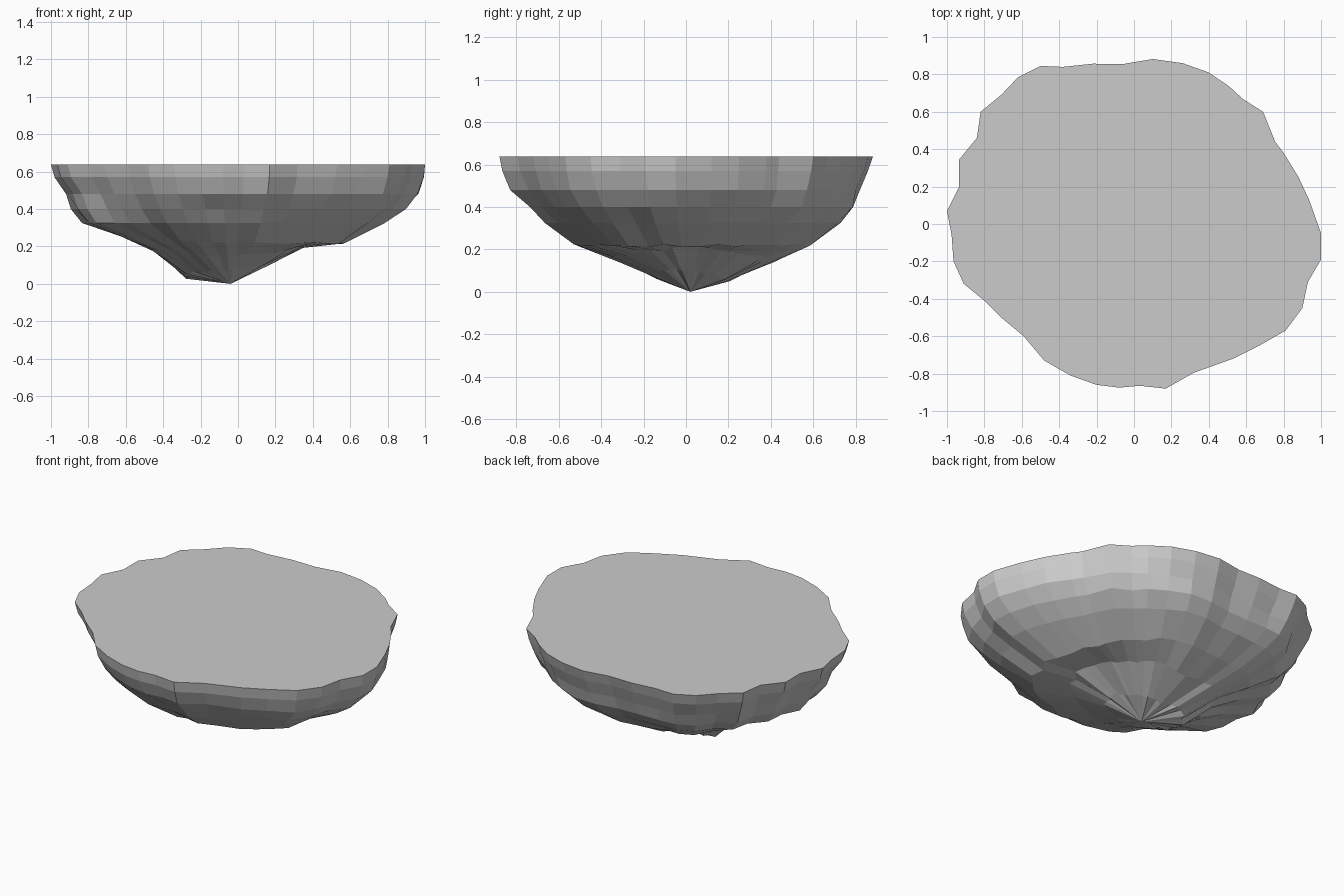
import bpy, bmesh, math, random

if "Cube" in bpy.data.objects:
    bpy.data.objects.remove(bpy.data.objects["Cube"])

random.seed(4)
HUB = (-0.04, 0.02)
TOP = 0.638

# Irregular outline of the flat top, counter-clockwise
RIM = [(1, -.05), (.94, .12), (.88, .25), (.80, .38), (.755, .44), (.69, .60), (.58, .67),
       (.51, .735), (.40, .81), (.26, .86), (.10, .882), (-.06, .855), (-.22, .857),
       (-.38, .84), (-.50, .845), (-.62, .785), (-.71, .69), (-.82, .60), (-.84, .46),
       (-.935, .345), (-.935, .20), (-1, .07), (-.975, -.06), (-.965, -.20), (-.91, -.32),
       (-.80, -.41), (-.71, -.50), (-.59, -.60), (-.48, -.73), (-.34, -.81), (-.20, -.86),
       (-.08, -.875), (.03, -.865), (.17, -.88), (.32, -.795), (.53, -.72), (.67, -.65),
       (.81, -.57), (.90, -.45), (.93, -.31), (1, -.19)]

# Heights of the upper level rings
UPPER = [.57, .48, .40, .325]
# Per direction: radius fractions of upper rings, then fraction and height of lower rings
PROFILES = {
    0: ([.995, .975, .90, .79], [(.58, .22), (.39, .21), (.19, .10)]),
    90: ([.97, .925, .90, .83], [(.65, .22), (.46, .14), (.20, .05)]),
    135: ([.98, .93, .88, .80], [(.64, .24), (.46, .16), (.23, .06)]),
    165: ([.98, .92, .88, .82], [(.61, .255), (.45, .19), (.26, .03)]),
    195: ([.98, .92, .88, .82], [(.61, .25), (.44, .18), (.24, .06)]),
    270: ([.985, .93, .84, .75], [(.60, .22), (.38, .145), (.19, .07)]),
    315: ([.985, .94, .87, .78], [(.62, .22), (.40, .18), (.20, .095)]),
    360: ([.995, .975, .90, .79], [(.58, .22), (.39, .21), (.19, .10)]),
}


def profile(deg):
    """Blend neighbouring direction profiles into one list of (fraction, height)."""
    keys = sorted(PROFILES)
    for a, b in zip(keys, keys[1:]):
        if a <= deg <= b:
            t = (deg - a) / (b - a)
            pa, pb = [list(zip(PROFILES[k][0], UPPER)) + PROFILES[k][1] for k in (a, b)]
            return [(p[0] + (q[0] - p[0]) * t, p[1] + (q[1] - p[1]) * t)
                    for p, q in zip(pa, pb)]


bm = bmesh.new()
columns = []
for x, y in RIM:
    dx, dy = x - HUB[0], y - HUB[1]
    col = [bm.verts.new((x, y, TOP))]
    for i, (f, z) in enumerate(profile(math.degrees(math.atan2(dy, dx)) % 360)):
        f += random.uniform(-.012, .012) if i else 0
        z += random.uniform(-.008, .008) if i > 3 else 0
        col.append(bm.verts.new((HUB[0] + dx * f, HUB[1] + dy * f, z)))
    columns.append(col)

# Faceted rocky underside closing at the lowest point
tip = bm.verts.new((*HUB, 0))
n = len(columns)
for i in range(n):
    a, b = columns[i], columns[(i + 1) % n]
    for j in range(len(a) - 1):
        bm.faces.new((a[j], a[j + 1], b[j + 1], b[j]))
    bm.faces.new((a[-1], tip, b[-1]))

# Flat top
bm.faces.new([c[0] for c in columns])
bmesh.ops.recalc_face_normals(bm, faces=bm.faces[:])

mesh = bpy.data.meshes.new("floating_rock")
bm.to_mesh(mesh)
bm.free()
rock = bpy.data.objects.new("floating_rock", mesh)
bpy.context.collection.objects.link(rock)
